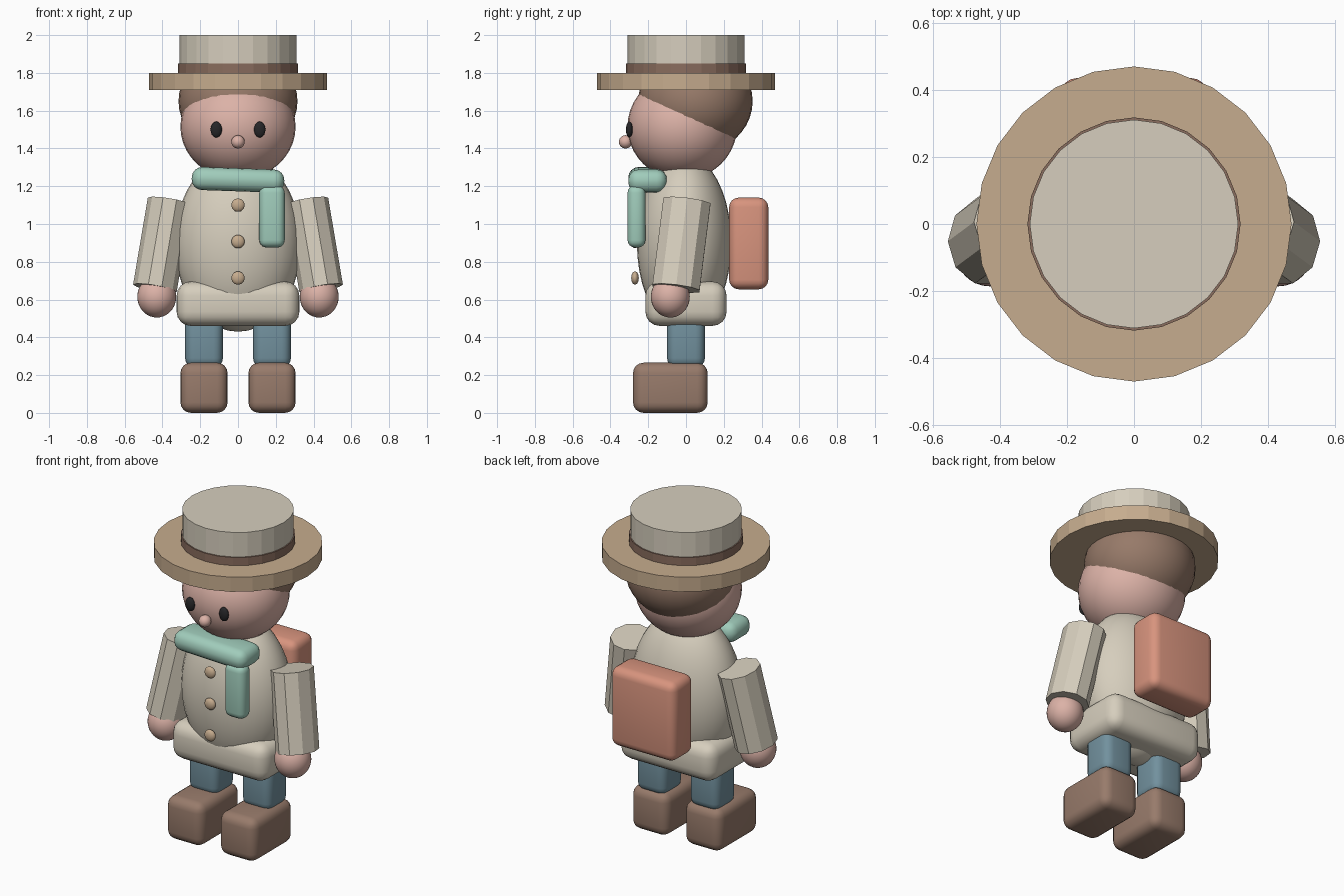
import bpy
from math import radians
from mathutils import Vector, Matrix

cube = bpy.data.objects.get("Cube")
if cube:
    bpy.data.objects.remove(cube, do_unlink=True)


def material(name, *srgb):
    m = bpy.data.materials.new(name)
    lin = [((c / 255 + 0.055) / 1.055) ** 2.4 for c in srgb]
    m.diffuse_color = (*lin, 1)
    m.use_nodes = True
    m.node_tree.nodes["Principled BSDF"].inputs["Base Color"].default_value = (*lin, 1)
    return m


CREAM = material("cream", 214, 206, 189)
STRAW = material("straw", 198, 172, 142)
SKIN = material("skin", 220, 178, 167)
HAIR = material("hair brown", 151, 122, 105)
BAND = material("band brown", 138, 109, 94)
LEATHER = material("boot leather", 152, 123, 107)
DENIM = material("denim blue", 114, 145, 158)
MINT = material("scarf mint", 160, 204, 187)
CORAL = material("pack coral", 216, 148, 126)
DARK = material("eye black", 38, 38, 40)


def finish(name, mat, smooth_angle=None):
    ob = bpy.context.object
    ob.name = ob.data.name = name
    ob.data.materials.append(mat)
    if smooth_angle:
        bpy.ops.object.shade_smooth_by_angle(angle=radians(smooth_angle))
    return ob


def ball(name, mat, loc, radii):
    bpy.ops.mesh.primitive_uv_sphere_add(segments=32, ring_count=20, location=loc)
    ob = bpy.context.object
    ob.data.transform(Matrix.Diagonal((*radii, 1)))
    return finish(name, mat, 60)


def block(name, mat, loc, size, bevel, tilt=0):
    """Softly rounded box."""
    bpy.ops.mesh.primitive_cube_add(size=1, location=loc, rotation=(0, radians(tilt), 0))
    ob = bpy.context.object
    ob.data.transform(Matrix.Diagonal((*size, 1)))
    mod = ob.modifiers.new("Rounding", "BEVEL")
    mod.width, mod.segments = bevel, 4
    bpy.ops.object.modifier_apply(modifier=mod.name)
    return finish(name, mat, 40)


def disc(name, mat, radius, z0, z1):
    bpy.ops.mesh.primitive_cylinder_add(vertices=24, radius=radius, depth=z1 - z0,
                                        location=(0, 0, (z0 + z1) / 2))
    return finish(name, mat)


def sleeve(name, mat, top, bottom):
    """Ten-sided faceted tube between two points."""
    top, bottom = Vector(top), Vector(bottom)
    axis = top - bottom
    bpy.ops.mesh.primitive_cylinder_add(vertices=10, radius=1, depth=axis.length)
    ob = bpy.context.object
    ob.data.transform(Matrix.Diagonal((0.117, 0.132, 1, 1)) @ Matrix.Rotation(radians(90), 4, "Z"))
    ob.rotation_mode = "QUATERNION"
    ob.rotation_quaternion = Vector((0, 0, 1)).rotation_difference(axis)
    ob.location = (top + bottom) / 2
    return finish(name, mat)


# Torso and coat hem
ball("coat_body", CREAM, (0, -0.01, 0.9), (0.335, 0.25, 0.47))
block("coat_hem", CREAM, (0, 0, 0.578), (0.65, 0.43, 0.235), 0.075)

# Limbs
for side, s in (("left", 1), ("right", -1)):
    block(f"{side}_boot", LEATHER, (s * 0.18, -0.083, 0.133), (0.25, 0.395, 0.265), 0.055)
    block(f"{side}_leg", DENIM, (s * 0.18, 0, 0.39), (0.2, 0.2, 0.3), 0.05)
    sleeve(f"{side}_sleeve", CREAM, (s * 0.362, 0.005, 1.12), (s * 0.44, -0.053, 0.66))
    ball(f"{side}_hand", SKIN, (s * 0.43, -0.083, 0.615), (0.103, 0.103, 0.11))
    ball(f"{side}_eye", DARK, (s * 0.115, -0.3, 1.5), (0.03, 0.018, 0.042))

# Head
ball("head", SKIN, (0, -0.02, 1.515), (0.305, 0.29, 0.28))
ball("hair", HAIR, (0, 0.05, 1.65), (0.315, 0.303, 0.277))
ball("nose", SKIN, (0, -0.32, 1.435), (0.035, 0.035, 0.035))

# Hat
disc("hat_brim", STRAW, 0.47, 1.71, 1.8)
disc("hat_band", BAND, 0.318, 1.79, 1.85)
disc("hat_crown", CREAM, 0.311, 1.84, 2.0)

# Scarf, buttons and backpack
block("scarf_wrap", MINT, (0, -0.203, 1.234), (0.49, 0.205, 0.122), 0.055, 2)
block("scarf_tail", MINT, (0.18, -0.262, 1.04), (0.135, 0.095, 0.33), 0.04)
for i in range(3):
    ball(f"coat_button_{i + 1}", STRAW, (0, -0.27, 1.1 - i * 0.193), (0.035, 0.02, 0.035))
block("backpack", CORAL, (0, 0.332, 0.897), (0.44, 0.207, 0.485), 0.05)
